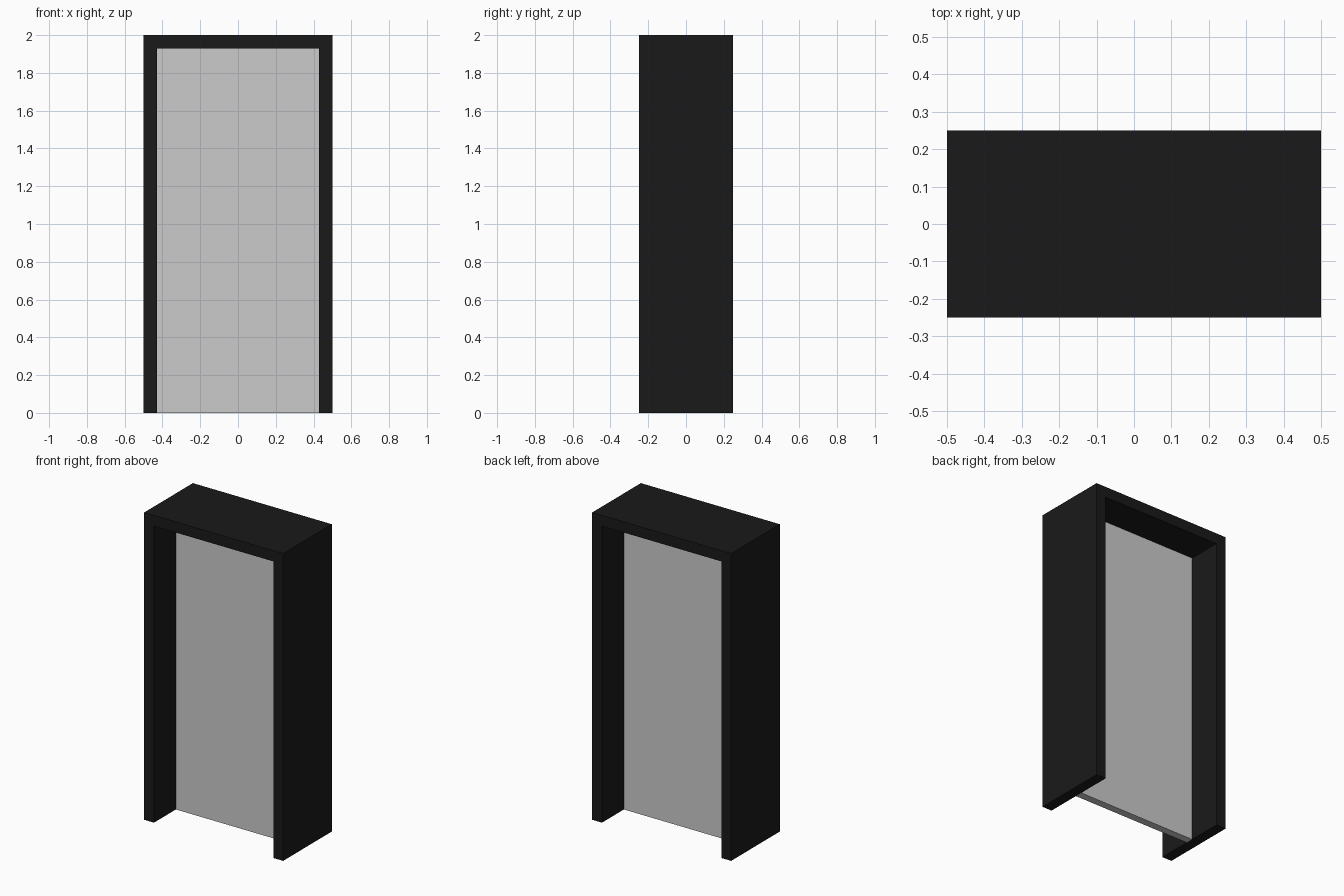
import bpy, bmesh

if "Cube" in bpy.data.objects:
    bpy.data.objects.remove(bpy.data.objects["Cube"])

W, D, H = 1.0, 0.5, 2.0      # outer width, depth, height
T = 0.07                     # frame thickness
PANEL = 0.05                 # panel thickness


def extrude_profile(name, points, depth):
    """Extrude a closed x-z outline along y, centred on y = 0."""
    bm = bmesh.new()
    face = bm.faces.new([bm.verts.new((x, -depth / 2, z)) for x, z in points])
    ext = bmesh.ops.extrude_face_region(bm, geom=[face])
    verts = [v for v in ext["geom"] if isinstance(v, bmesh.types.BMVert)]
    bmesh.ops.translate(bm, verts=verts, vec=(0, depth, 0))
    bmesh.ops.recalc_face_normals(bm, faces=bm.faces)
    mesh = bpy.data.meshes.new(name)
    bm.to_mesh(mesh)
    bm.free()
    obj = bpy.data.objects.new(name, mesh)
    bpy.context.collection.objects.link(obj)
    return obj


# Door frame: two jambs and a header as one U-shaped extrusion
o, i, top = W / 2, W / 2 - T, H - T
frame = extrude_profile("door_frame", [
    (-o, 0), (-i, 0), (-i, top), (i, top), (i, 0), (o, 0), (o, H), (-o, H)], D)
black = bpy.data.materials.new("black")
black.diffuse_color = (0.01, 0.01, 0.01, 1)
black.use_nodes = True
black.node_tree.nodes["Principled BSDF"].inputs["Base Color"].default_value = black.diffuse_color
frame.data.materials.append(black)

# Plain door panel filling the opening at mid depth
extrude_profile("door_panel", [(-i, 0), (i, 0), (i, top), (-i, top)], PANEL)
